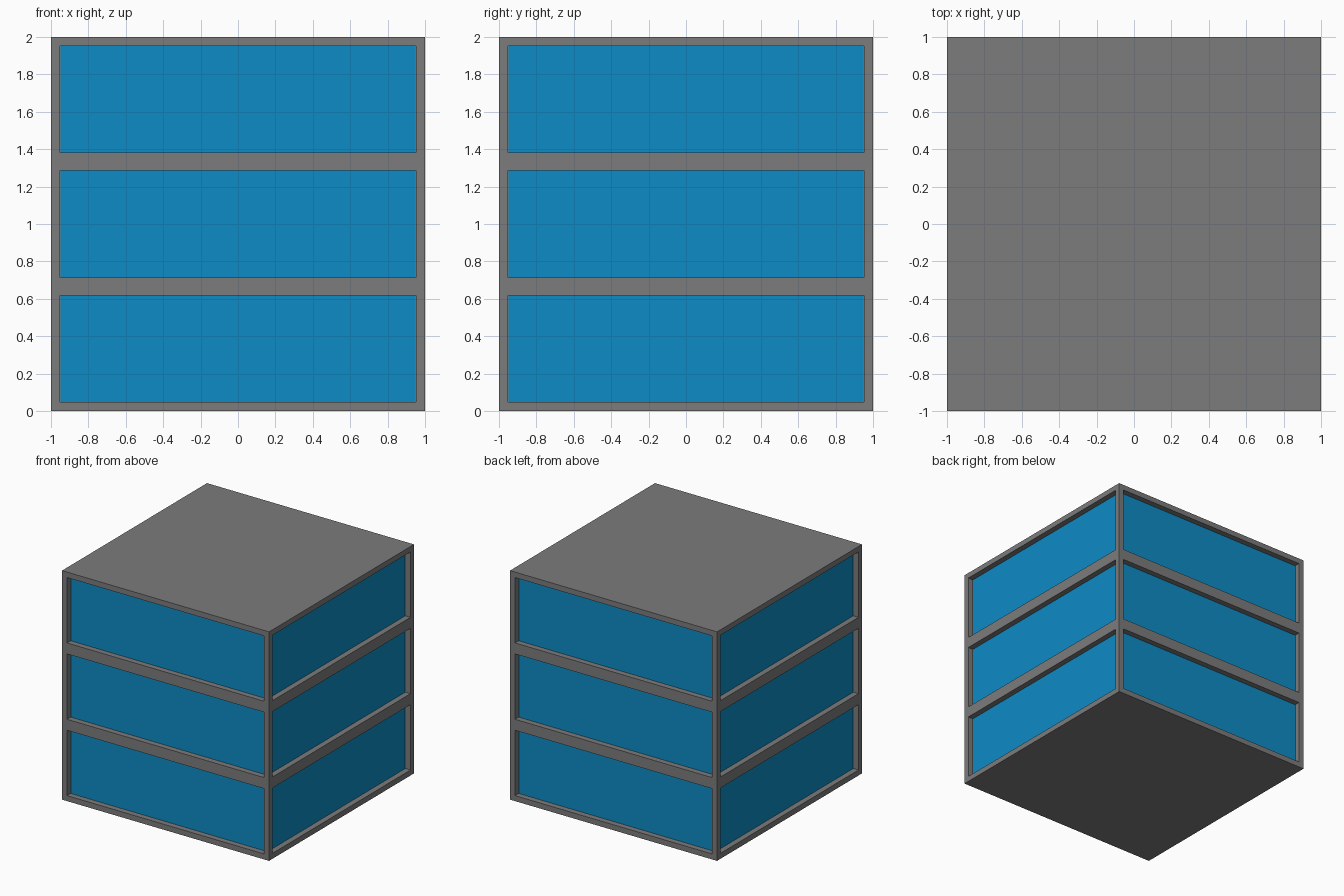
import bpy, bmesh

if "Cube" in bpy.data.objects:
    bpy.data.objects.remove(bpy.data.objects["Cube"])

SIZE, FLOORS = 2.0, 3
FRAME, DEPTH = 0.048, 0.05


def material(name, rgb):
    m = bpy.data.materials.new(name)
    m.diffuse_color = (*rgb, 1.0)
    m.use_nodes = True
    m.node_tree.nodes["Principled BSDF"].inputs["Base Color"].default_value = m.diffuse_color
    return m


# Block standing on the ground
bm = bmesh.new()
bmesh.ops.create_cube(bm, size=SIZE)
bmesh.ops.translate(bm, verts=bm.verts, vec=(0, 0, SIZE / 2))

# Split the walls into equal floors
for i in range(1, FLOORS):
    bmesh.ops.bisect_plane(bm, geom=bm.verts[:] + bm.edges[:] + bm.faces[:],
                           plane_co=(0, 0, SIZE * i / FLOORS), plane_no=(0, 0, 1))
bm.normal_update()

# Recessed window in every wall panel: frame, then straight reveal
walls = [f for f in bm.faces if abs(f.normal.z) < 0.5]
bmesh.ops.inset_individual(bm, faces=walls, thickness=FRAME, use_even_offset=True)
for f in walls:
    n = f.normal.copy()
    pane = bmesh.ops.extrude_discrete_faces(bm, faces=[f])["faces"][0]
    bmesh.ops.translate(bm, verts=pane.verts, vec=-n * DEPTH)
    pane.material_index = 1
bmesh.ops.recalc_face_normals(bm, faces=bm.faces)

mesh = bpy.data.meshes.new("building")
bm.to_mesh(mesh)
bm.free()
mesh.materials.append(material("grey concrete", (0.2, 0.2, 0.2)))
mesh.materials.append(material("blue glass", (0.004, 0.26, 0.56)))
bpy.context.collection.objects.link(bpy.data.objects.new("building", mesh))
